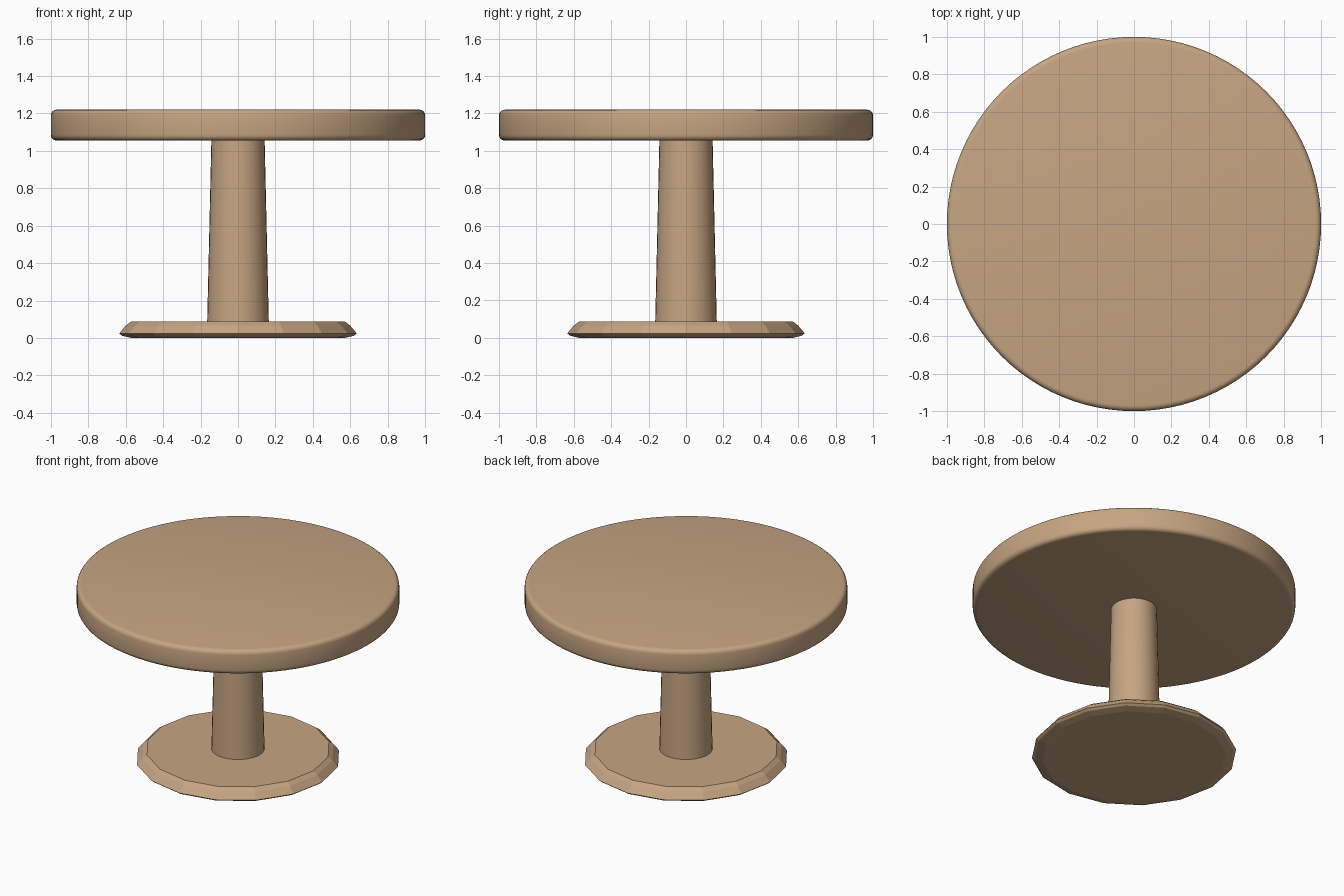
import bpy, bmesh, math

if "Cube" in bpy.data.objects:
    bpy.data.objects.remove(bpy.data.objects["Cube"])

wood = bpy.data.materials.new("light wood")
wood.diffuse_color = (0.565, 0.376, 0.223, 1.0)
wood.use_nodes = True
wood.node_tree.nodes["Principled BSDF"].inputs["Base Color"].default_value = wood.diffuse_color


def lathe(name, profile, sides, smooth_angle):
    """Closed solid of revolution from (radius, z) points, bottom to top."""
    bm = bmesh.new()
    rings = []
    for r, z in profile:
        rings.append([bm.verts.new((r * math.cos(2 * math.pi * i / sides),
                                    r * math.sin(2 * math.pi * i / sides), z))
                      for i in range(sides)])
    for a, b in zip(rings, rings[1:]):
        for i in range(sides):
            j = (i + 1) % sides
            bm.faces.new((a[i], a[j], b[j], b[i]))
    bm.faces.new(rings[0][::-1])
    bm.faces.new(rings[-1])
    mesh = bpy.data.meshes.new(name)
    bm.to_mesh(mesh)
    bm.free()
    mesh.materials.append(wood)
    ob = bpy.data.objects.new(name, mesh)
    bpy.context.collection.objects.link(ob)
    bpy.ops.object.select_all(action='DESELECT')
    ob.select_set(True)
    bpy.context.view_layer.objects.active = ob
    if smooth_angle:
        bpy.ops.object.shade_smooth_by_angle(angle=math.radians(smooth_angle))
    return ob


# Round top with softened rims
z0, z1, e = 1.055, 1.22, 0.03
arc = [math.radians(22.5 * k) for k in range(5)]
top = [(1 - e + e * math.sin(a), z0 + e - e * math.cos(a)) for a in arc]
top += [(1 - e + e * math.cos(a), z1 - e + e * math.sin(a)) for a in arc]
lathe("table_top", top, 96, 35)

# Tapered column, seated in base and top
lathe("column", [(0.165, 0.07), (0.142, 1.07)], 32, 35)

# Sixteen-sided foot with a bevelled rim
lathe("base", [(0.57, 0.0), (0.62, 0.012), (0.635, 0.024),
               (0.60, 0.066), (0.572, 0.087)], 16, 0)
